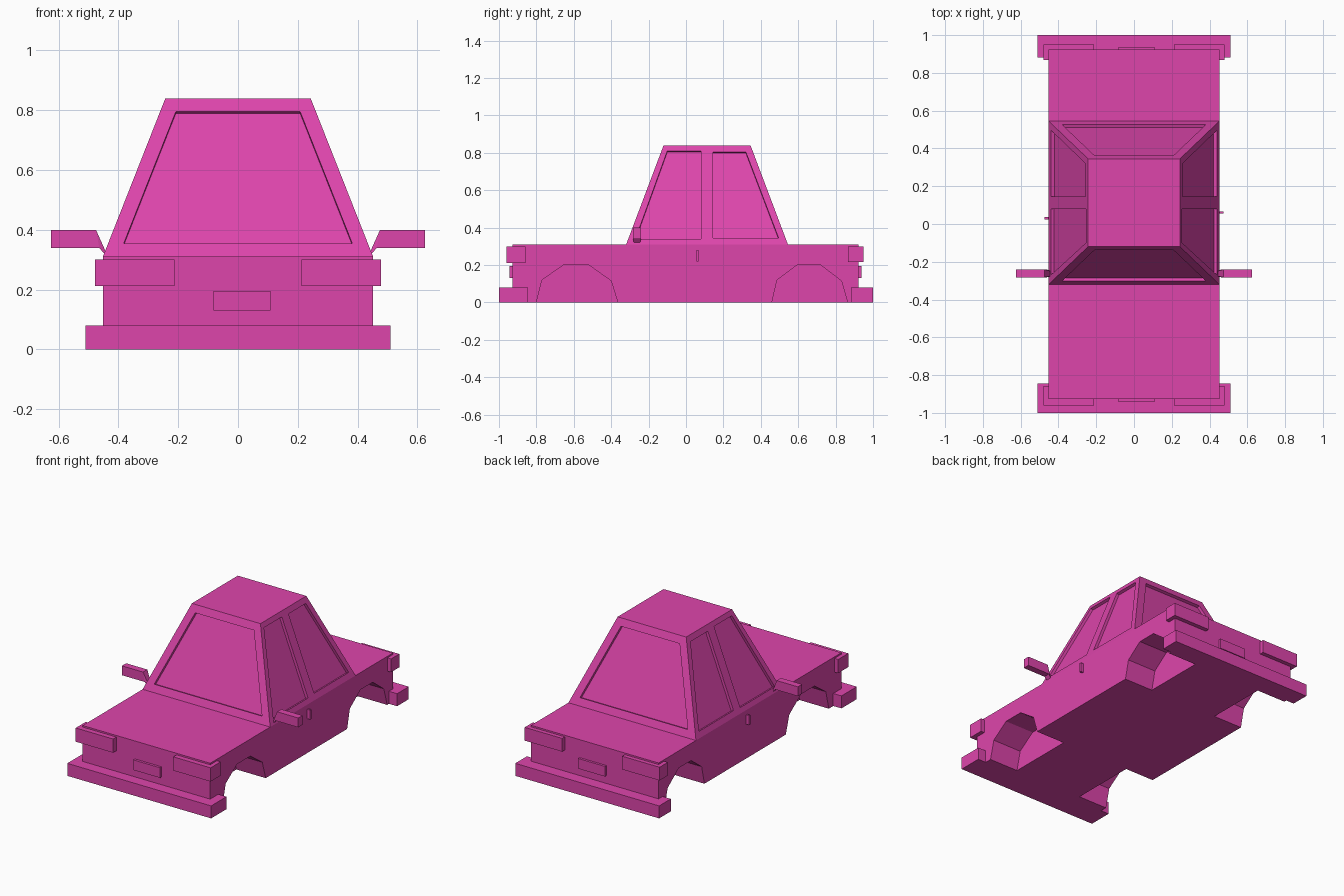
import bpy, bmesh
from mathutils import Vector

if "Cube" in bpy.data.objects:
    bpy.data.objects.remove(bpy.data.objects["Cube"])

paint = bpy.data.materials.new("pink_paint")
paint.diffuse_color = (0.73, 0.06, 0.41, 1)
paint.use_nodes = True
paint.node_tree.nodes["Principled BSDF"].inputs["Base Color"].default_value = paint.diffuse_color


def loft(bm, loops):
    """Closed solid through cross-sections with equal point counts."""
    rings = [[bm.verts.new(p) for p in loop] for loop in loops]
    n = len(rings[0])
    for a, b in zip(rings, rings[1:]):
        for i in range(n):
            j = (i + 1) % n
            bm.faces.new((a[i], a[j], b[j], b[i]))
    bm.faces.new(rings[0][::-1])
    bm.faces.new(rings[-1])


def make(name, solids):
    bm = bmesh.new()
    for loops in solids:
        loft(bm, loops)
    bmesh.ops.recalc_face_normals(bm, faces=bm.faces)
    mesh = bpy.data.meshes.new(name)
    bm.to_mesh(mesh)
    bm.free()
    mesh.materials.append(paint)
    ob = bpy.data.objects.new(name, mesh)
    bpy.context.collection.objects.link(ob)
    return ob


def rect(x0, x1, y0, y1, z):
    return [(x0, y0, z), (x1, y0, z), (x1, y1, z), (x0, y1, z)]


def box(name, x, y, z):
    return make(name, [[rect(*x, *y, z[0]), rect(*x, *y, z[1])]])


def carve(target, cutter):
    cutter.hide_render = True
    cutter.hide_viewport = True
    cutter.display_type = 'WIRE'
    mod = target.modifiers.new("carve", 'BOOLEAN')
    mod.operation = 'DIFFERENCE'
    mod.solver = 'EXACT'
    mod.object = cutter


HW = 0.452                      # half width of the body
Z0, Z1 = 0.31, 0.84             # cabin base and roof heights

# Lower body with four faceted wheel arches
body = box("body", (-HW, HW), (-0.927, 0.923), (0, Z0))
front_arch = [(-0.812, -0.05), (-0.80, 0), (-0.77, 0.12), (-0.655, 0.20),
              (-0.52, 0.20), (-0.40, 0.115), (-0.365, 0), (-0.353, -0.05)]
arches = []
for profile in (front_arch, [(y + 1.262 - 1e-4, z) for y, z in front_arch]):
    # the rear arch is the same outline, slightly narrower
    if profile is not front_arch:
        profile = [(0.66 + (y - 0.66 - 0.018) * 0.93, z) for y, z in profile]
    for s in (-1, 1):
        arches.append([[(s * x, y, z) for y, z in profile] for x in (0.245, 0.6)])
carve(body, make("arch_cutter", arches))

# Tapered cabin
cabin = make("cabin", [[rect(-HW, HW, -0.32, 0.545, Z0),
                        rect(-0.243, 0.243, -0.12, 0.345, Z1)]])


def slope(base, top, z):
    return base + (top - base) * (z - Z0) / (Z1 - Z0)


# Shallow window recesses, cut square to each cabin face
windows = []


def recess(points, outward):
    p = [Vector(q) for q in points]
    n = (p[1] - p[0]).cross(p[2] - p[0]).normalized()
    if n.dot(Vector(outward)) < 0:
        n.negate()
    windows.append([[q - n * 0.018 for q in p], [q + n * 0.03 for q in p]])


for base, top, out in ((-0.32, -0.12, -1), (0.545, 0.345, 1)):
    recess([(x, slope(base, top, z), z) for x, z in
            ((-0.382, 0.355), (0.382, 0.355), (0.208, 0.795), (-0.208, 0.795))], (0, out, 0))
for s in (-1, 1):
    for outline in (((-0.27, 0.34), (0.08, 0.34), (0.08, 0.81), (-0.10, 0.81)),
                    ((0.145, 0.345), (0.495, 0.345), (0.32, 0.805), (0.145, 0.805))):
        recess([(s * slope(HW, 0.243, z), y, z) for y, z in outline], (s, 0, 0))
carve(cabin, make("window_cutter", windows))

# Bumpers and number plates
box("front_bumper", (-0.51, 0.51), (-1, -0.845), (0, 0.08))
box("rear_bumper", (-0.51, 0.51), (0.882, 1), (0, 0.08))
box("front_plate", (-0.082, 0.108), (-0.943, -0.90), (0.13, 0.195))
box("rear_plate", (-0.082, 0.108), (0.90, 0.938), (0.13, 0.195))

for s, side in ((-1, "left"), (1, "right")):
    # Corner lamps
    x = sorted((s * 0.213, s * 0.478))
    box(side + "_headlamp", x, (-0.96, -0.858), (0.212, 0.30))
    box(side + "_tail_lamp", x, (0.867, 0.95), (0.215, 0.30))
    # Door handle
    y = 0.03 if s < 0 else 0.06
    box(side + "_door_handle", sorted((s * 0.43, s * 0.473)), (y - 0.005, y + 0.007), (0.22, 0.28))
    # Wing mirror tapering to its stalk
    sections = [(0.625, 0.625, 0.34, 0.40, -0.283, -0.24),
                (0.464, 0.475, 0.34, 0.40, -0.283, -0.24),
                (0.435, 0.440, 0.305, 0.322, -0.275, -0.25)]
    make(side + "_mirror", [[[(s * xb, y0, zb), (s * xb, y1, zb), (s * xt, y1, zt), (s * xt, y0, zt)]
                             for xb, xt, zb, zt, y0, y1 in sections]])
